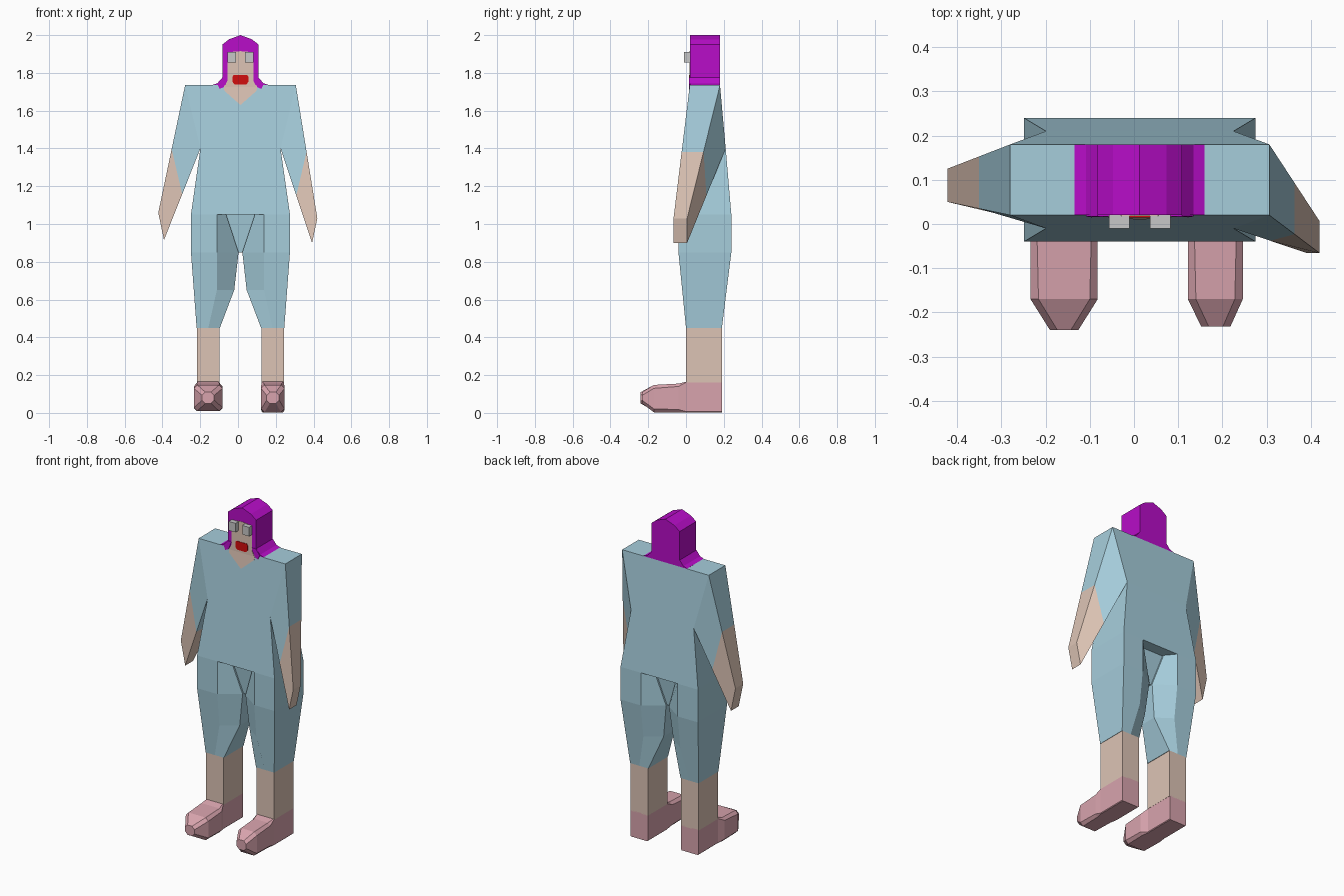
import bpy
import bmesh
from mathutils import Vector

cube = bpy.data.objects.get("Cube")
if cube:
    bpy.data.objects.remove(cube, do_unlink=True)

CENTRE = 0.013  # the body's own mirror line


def make_material(name, red, green, blue):
    material = bpy.data.materials.new(name)
    material.use_nodes = True
    colour = (red, green, blue, 1)
    material.diffuse_color = colour
    shader = material.node_tree.nodes["Principled BSDF"]
    shader.inputs["Base Color"].default_value = colour
    shader.inputs["Roughness"].default_value = 0.8
    return material


cloth = make_material("pale blue cloth", 0.38, 0.61, 0.71)
skin = make_material("skin", 0.72, 0.55, 0.46)
hair_colour = make_material("purple hair", 0.48, 0.004, 0.58)
shoe_colour = make_material("pink shoe", 0.69, 0.37, 0.42)
lip_colour = make_material("red lips", 0.65, 0.004, 0.004)
eye_colour = make_material("grey eyes", 0.57, 0.57, 0.57)


def loft(name, rings, material):
    """Skin a closed solid through rings with equal point counts."""
    bm = bmesh.new()
    loops = [[bm.verts.new(point) for point in ring] for ring in rings]
    count = len(rings[0])
    for low, high in zip(loops, loops[1:]):
        for i in range(count):
            j = (i + 1) % count
            bm.faces.new((low[i], low[j], high[j], high[i]))
    bm.faces.new(loops[0])
    bm.faces.new(loops[-1])
    bmesh.ops.recalc_face_normals(bm, faces=bm.faces)
    mesh = bpy.data.meshes.new(name)
    bm.to_mesh(mesh)
    bm.free()
    mesh.materials.append(material)
    part = bpy.data.objects.new(name, mesh)
    bpy.context.collection.objects.link(part)
    return part


def level(half_width, front, back, z):
    """Rectangle around the body's mirror line at one height."""
    left, right = CENTRE + half_width, CENTRE - half_width
    return [(right, front, z), (left, front, z), (left, back, z), (right, back, z)]


def extrude_profile(name, outline, front, back, material):
    """Extrude an x, z outline along y; depths may be functions of z."""
    depth = front if callable(front) else lambda z: front
    rear = back if callable(back) else lambda z: back
    return loft(name, [[(x, depth(z), z) for x, z in outline],
                       [(x, rear(z), z) for x, z in outline]], material)


def mirrored(half):
    """Complete a right-hand outline given as offset, height pairs."""
    return ([(CENTRE + x, z) for x, z in half]
            + [(CENTRE - x, z) for x, z in reversed(half) if x])


# Torso
loft("torso", [level(0.262, -0.04, 0.24, 1.05),
               level(0.212, -0.01, 0.21, 1.4),
               level(0.293, 0.02, 0.18, 1.735)], cloth)

# Recessed crotch wedge between the thighs
loft("crotch", [level(0.01, 0.05, 0.15, 0.85), level(0.076, 0.03, 0.17, 1.05)], cloth)


# Sleeves and forearms taper from the shoulder to a narrow blunt hand
def arm(side, sign, hand):
    top, under = CENTRE + sign * 0.293, CENTRE + sign * 0.212
    root = [(top, 0.02, 1.735), (top, 0.18, 1.735), (under, 0.21, 1.4), (under, -0.01, 1.4)]
    elbow = [Vector(a).lerp(Vector(b), 0.5) for a, b in zip(root, hand)]
    loft(side + "_sleeve", [root, elbow], cloth)
    loft(side + "_forearm", [elbow, hand], skin)


def hand_ring(outer, upper, inner, lower, front, back):
    return [(outer, front, upper), (outer, back, upper), (inner, back, lower), (inner, front, lower)]


arm("right", -1, hand_ring(-0.422, 1.06, -0.392, 0.915, 0.05, 0.125))
arm("left", 1, hand_ring(0.42, 1.03, 0.392, 0.9, -0.066, 0.006))


# Trouser legs with inner faces chamfered front and back
def thigh_ring(sign, outer, crease, inner, front, back, inset, z):
    points = [(outer, front), (crease, front), (inner, front + inset),
              (inner, back - inset), (crease, back), (outer, back)]
    return [(CENTRE + sign * x, y, z) for x, y in points]


def shoe_ring(right, left, bottom, top, y, cut):
    """Octagonal shoe section: a rectangle with trimmed corners."""
    points = [(right + cut, bottom), (left - cut, bottom), (left, bottom + cut), (left, top - cut),
              (left - cut, top), (right + cut, top), (right, top - cut), (right, bottom + cut)]
    return [(x, y, z) for x, z in points]


for side, sign in (("right", -1), ("left", 1)):
    loft(side + "_trouser_leg", [
        thigh_ring(sign, 0.232, 0.17, 0.109, 0, 0.19, 0, 0.45),
        thigh_ring(sign, 0.247, 0.125, 0.033, -0.02, 0.215, 0.065, 0.65),
        thigh_ring(sign, 0.262, 0.125, 0.01, -0.04, 0.24, 0.08, 0.85),
        thigh_ring(sign, 0.262, 0.125, 0.076, -0.04, 0.24, 0.06, 1.05)], cloth)
    # Bare shin, then the heel block of the shoe
    loft(side + "_shin", [thigh_ring(sign, 0.23, 0.17, 0.112, 0, 0.19, 0, z)
                          for z in (0.16, 0.45)], skin)

# Shoes: straight heel, slightly flared foot and a tapered toe
shoes = {"right": (-0.217, -0.1, -0.234, -0.082, -0.19, -0.126, -0.24, 0.01),
         "left": (0.125, 0.243, 0.122, 0.246, 0.152, 0.218, -0.232, 0.003)}
for side, (heel_r, heel_l, ball_r, ball_l, toe_r, toe_l, tip, sole) in shoes.items():
    loft(side + "_shoe", [
        shoe_ring(heel_r, heel_l, sole, 0.165, 0.19, 0.004),
        shoe_ring(heel_r, heel_l, sole, 0.165, 0, 0.004),
        shoe_ring(ball_r, ball_l, sole, 0.155, -0.04, 0.015),
        shoe_ring(ball_r, ball_l, sole, 0.148, -0.17, 0.018),
        shoe_ring(toe_r, toe_l, 0.05, 0.11, tip, 0.017)], shoe_colour)

# Hair block with a peaked crown and flicked-out ends
hair_half = [(0, 2), (0.06, 1.978), (0.096, 1.95), (0.096, 1.775),
             (0.122, 1.745), (0.147, 1.737), (0.122, 1.715), (0.1, 1.715)]
extrude_profile("hair", mirrored(hair_half), 0.02, 0.18, hair_colour)


# Flicked hair ends and the neckline lie on the sloping chest
def chest(z):
    return 0.02 - max(0, 1.735 - z) * 0.09


def plate(name, outline, material, thickness):
    extrude_profile(name, outline, lambda z: chest(z) - thickness,
                    lambda z: chest(z) + 0.004, material)


for side, sign in (("right", -1), ("left", 1)):
    tip = [(0.07, 1.775), (0.096, 1.775), (0.122, 1.74), (0.11, 1.715), (0.088, 1.725)]
    plate(side + "_hair_end", [(CENTRE + sign * x, z) for x, z in tip], hair_colour, 0.003)

# Face and neckline
face_half = [(0, 1.915), (0.04, 1.912), (0.068, 1.89), (0.068, 1.76), (0.085, 1.725)]
plate("face", mirrored(face_half), skin, 0.002)
plate("neckline", mirrored([(0, 1.735), (0.09, 1.735), (0.085, 1.705), (0, 1.63)]), skin, 0.001)

# Eyes and lips
for side, sign in (("right", -1), ("left", 1)):
    middle = CENTRE + sign * 0.046
    box = [(middle + dx, z) for dx, z in
           ((-0.023, 1.855), (0.023, 1.855), (0.023, 1.91), (-0.023, 1.91))]
    extrude_profile(side + "_eye", box, -0.01, 0.02, eye_colour)
lip_half = [(0, 1.79), (0.035, 1.79), (0.042, 1.78), (0.042, 1.752), (0.03, 1.738), (0, 1.738)]
plate("lips", mirrored(lip_half), lip_colour, 0.005)
